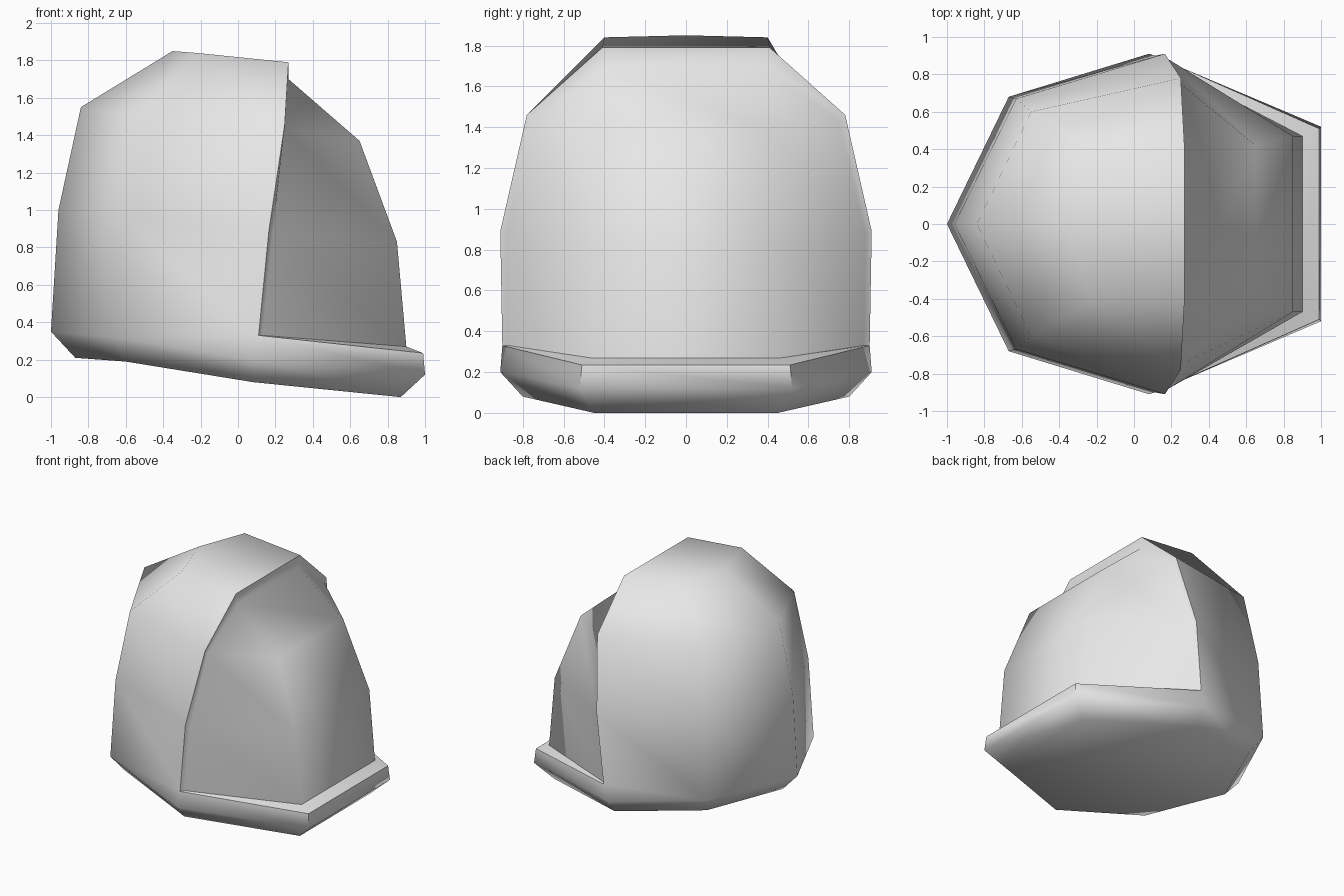
import bpy, bmesh, math

if "Cube" in bpy.data.objects:
    bpy.data.objects.remove(bpy.data.objects["Cube"], do_unlink=True)

# One plain material
grey = bpy.data.materials.new("light grey")
grey.use_nodes = True
grey.diffuse_color = (0.8, 0.8, 0.8, 1)
grey.node_tree.nodes["Principled BSDF"].inputs["Base Color"].default_value = (0.8, 0.8, 0.8, 1)

# Vertical profiles on the +y half: base, rim, lip edge, lip inside, middle, shoulder, top
back = [(-.87, 0, .21)] + [(-1, 0, .35)] * 3 + [(-.96, 0, 1), (-.84, 0, 1.55), (-.35, 0, 1.85)]
flank = [(-.6, .59, .19)] + [(-.67, .68, .32)] * 3 + [(-.63, .67, .95), (-.55, .6, 1.5), (-.22, .4, 1.84)]
hood_edge = [(.08, .8, .08), (.08, .91, .2), (.11, .9, .33), (.11, .9, .33),
             (.165, .91, .89), (.25, .78, 1.46), (.27, .41, 1.79)]
front_edge = [(.08, .8, .08), (.08, .91, .2), (.11, .9, .33), (.13, .87, .33),
              (.185, .88, .87), (.25, .75, 1.43), (.27, .39, 1.70)]
front_corner = [(.87, .45, 0), (1, .52, .12), (.99, .51, .235), (.9, .47, .27),
                (.85, .47, .83), (.65, .42, 1.37), (.27, .39, 1.70)]


def mirrored(profile):
    return [(x, -y, z) for x, y, z in profile]


half = [flank, hood_edge, front_edge, front_corner]
columns = [back] + half + [mirrored(p) for p in reversed(half)]

# Skin the profiles into a closed shell
bm = bmesh.new()
grid = [[bm.verts.new(p) for p in col] for col in columns]
n = len(grid)
for i in range(n):
    a, b = grid[i], grid[(i + 1) % n]
    for k in range(len(a) - 1):
        bm.faces.new((a[k], b[k], b[k + 1], a[k + 1]))

# Floor, crown and the small step under the front of the crown
bm.faces.new([col[0] for col in grid])
bm.faces.new([grid[i][-1] for i in (0, 1, 2, 7, 8)])
bm.faces.new([grid[i][-1] for i in (2, 3, 6, 7)])

bmesh.ops.remove_doubles(bm, verts=bm.verts[:], dist=0.001)
bmesh.ops.dissolve_degenerate(bm, edges=bm.edges[:], dist=0.0005)
bmesh.ops.recalc_face_normals(bm, faces=bm.faces[:])

mesh = bpy.data.meshes.new("hood_shell")
bm.to_mesh(mesh)
bm.free()
mesh.materials.append(grey)
shell = bpy.data.objects.new("hood_shell", mesh)
bpy.context.collection.objects.link(shell)

# Smooth shading that keeps the hard edges
bpy.ops.object.select_all(action='DESELECT')
shell.select_set(True)
bpy.context.view_layer.objects.active = shell
bpy.ops.object.shade_smooth_by_angle(angle=math.radians(62))
